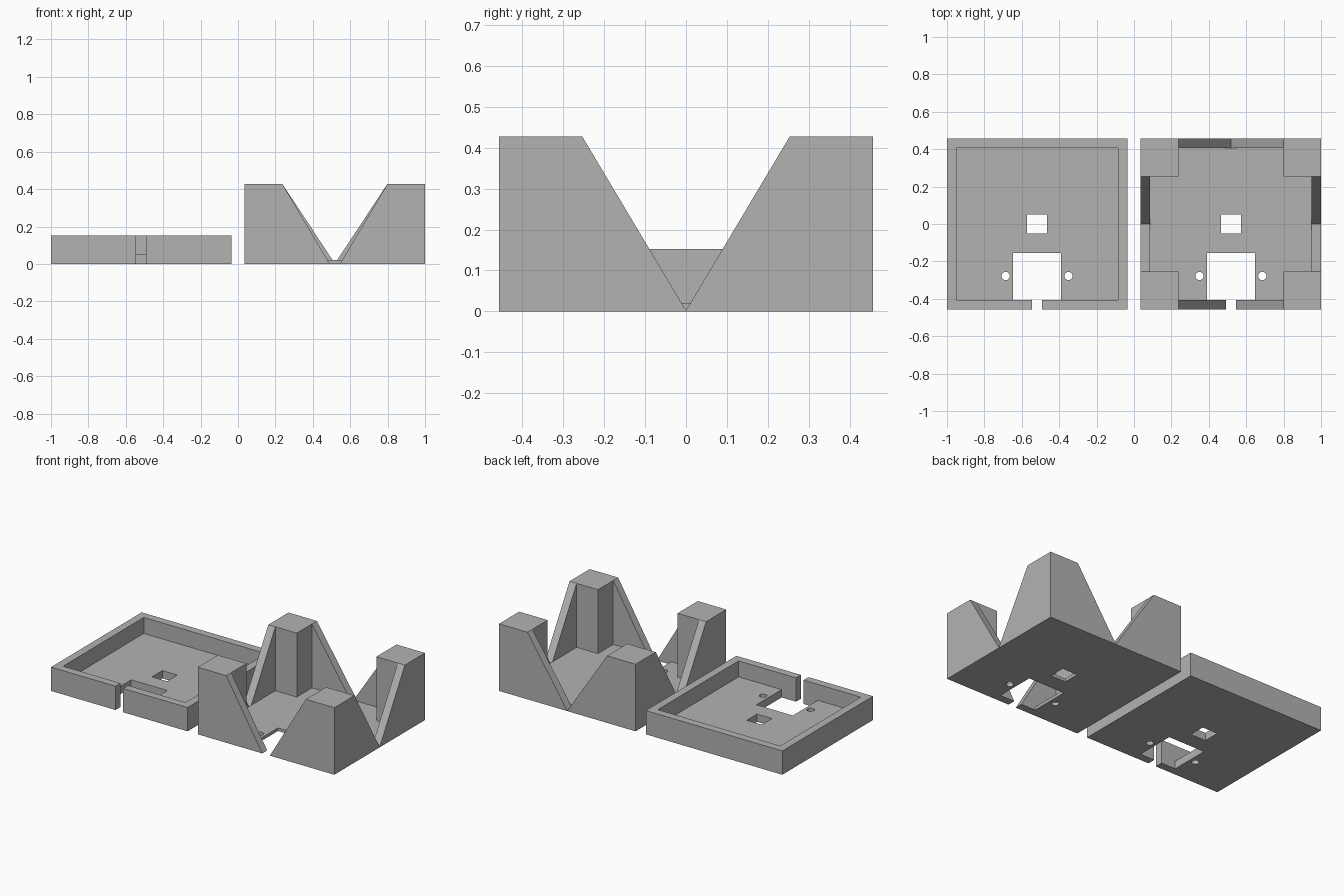
import bpy
import bmesh
from mathutils import Vector

if "Cube" in bpy.data.objects:
    bpy.data.objects.remove(bpy.data.objects["Cube"])

grey = bpy.data.materials.new("plain_grey")
grey.use_nodes = True
GREY = (0.45, 0.45, 0.45, 1)
grey.diffuse_color = GREY
grey.node_tree.nodes["Principled BSDF"].inputs["Base Color"].default_value = GREY

CX, HALF_X, HALF_Y = 0.518, 0.482, 0.457   # plate centre and half sizes
WALL = 0.05
IN_X, IN_Y = HALF_X - WALL, HALF_Y - WALL
POST_X, POST_Y = 0.281, 0.254              # inner faces of the corner posts


def prism(name, points, direction):
    """Extrude a closed outline along a direction."""
    bm = bmesh.new()
    face = bm.faces.new([bm.verts.new(p) for p in points])
    new = bmesh.ops.extrude_face_region(bm, geom=[face])["geom"]
    verts = [v for v in new if isinstance(v, bmesh.types.BMVert)]
    bmesh.ops.translate(bm, verts=verts, vec=Vector(direction))
    bmesh.ops.recalc_face_normals(bm, faces=bm.faces)
    mesh = bpy.data.meshes.new(name)
    bm.to_mesh(mesh)
    bm.free()
    obj = bpy.data.objects.new(name, mesh)
    bpy.context.collection.objects.link(obj)
    mesh.materials.append(grey)
    return obj


def box(name, x0, x1, y0, y1, z0, z1):
    return prism(name, [(x0, y0, z0), (x1, y0, z0), (x1, y1, z0), (x0, y1, z0)],
                 (0, 0, z1 - z0))


def cylinder(name, x, y, radius):
    bpy.ops.mesh.primitive_cylinder_add(vertices=32, radius=radius, depth=0.4,
                                        location=(x, y, 0))
    obj = bpy.context.object
    obj.name = name
    obj.data.materials.append(grey)
    return obj


def cut(target, cutter):
    """Subtract the cutter, then discard it."""
    mod = target.modifiers.new("cut", "BOOLEAN")
    mod.operation, mod.solver, mod.object = "DIFFERENCE", "EXACT", cutter
    bpy.context.view_layer.objects.active = target
    bpy.ops.object.modifier_apply(modifier=mod.name)
    bpy.data.objects.remove(cutter)


def cut_floor_holes(target, cx):
    cut(target, box("square_hole", cx - 0.053, cx + 0.053, -0.052, 0.052, -0.1, 0.1))
    cut(target, box("port", cx - 0.128, cx + 0.128, -IN_Y, -0.154, -0.1, 0.1))
    for side in (-1, 1):
        cut(target, cylinder("screw_hole", cx + side * 0.168, -0.278, 0.022))


# Shallow tray with a cable slot in the front wall
tray = box("tray", -CX - HALF_X, -CX + HALF_X, -HALF_Y, HALF_Y, 0, 0.152)
cut(tray, box("cavity", -CX - IN_X, -CX + IN_X, -IN_Y, IN_Y, 0.05, 0.3))
cut_floor_holes(tray, -CX)
cut(tray, box("slot", -CX - 0.027, -CX + 0.027, -0.6, -IN_Y + 0.01, -0.1, 0.3))

# Tall base: cross-shaped cavity leaves four solid corner posts
TOP, FLOOR, OVER = 0.428, 0.02, 0.6
base = box("post_base", CX - HALF_X, CX + HALF_X, -HALF_Y, HALF_Y, 0, TOP)
cut(base, box("cavity_long", CX - POST_X, CX + POST_X, -IN_Y, IN_Y, FLOOR, OVER))
cut(base, box("cavity_wide", CX - IN_X, CX + IN_X, -POST_Y, POST_Y, FLOOR, OVER))

# V notches in the side and back walls
LOW = 0.002
side_v = [(-POST_Y, OVER), (-POST_Y, TOP), (0, LOW), (POST_Y, TOP), (POST_Y, OVER)]
for x in (CX - HALF_X - 0.1, CX + IN_X):
    cut(base, prism("side_notch", [(x, a, z) for a, z in side_v], (WALL + 0.1, 0, 0)))
back_v = [(-POST_X, OVER), (-POST_X, TOP), (0, LOW), (POST_X, TOP), (POST_X, OVER)]
cut(base, prism("back_notch", [(CX + a, IN_Y, z) for a, z in back_v], (0, 0.2, 0)))

# Front notch is open through the bottom
half_v = [(POST_X, OVER), (POST_X, TOP), (0.027, 0), (0.027, -0.1)]
front_v = half_v + [(-a, z) for a, z in reversed(half_v)]
cut(base, prism("front_notch", [(CX + a, -0.6, z) for a, z in front_v],
                (0, 0.6 - IN_Y, 0)))
cut_floor_holes(base, CX)
